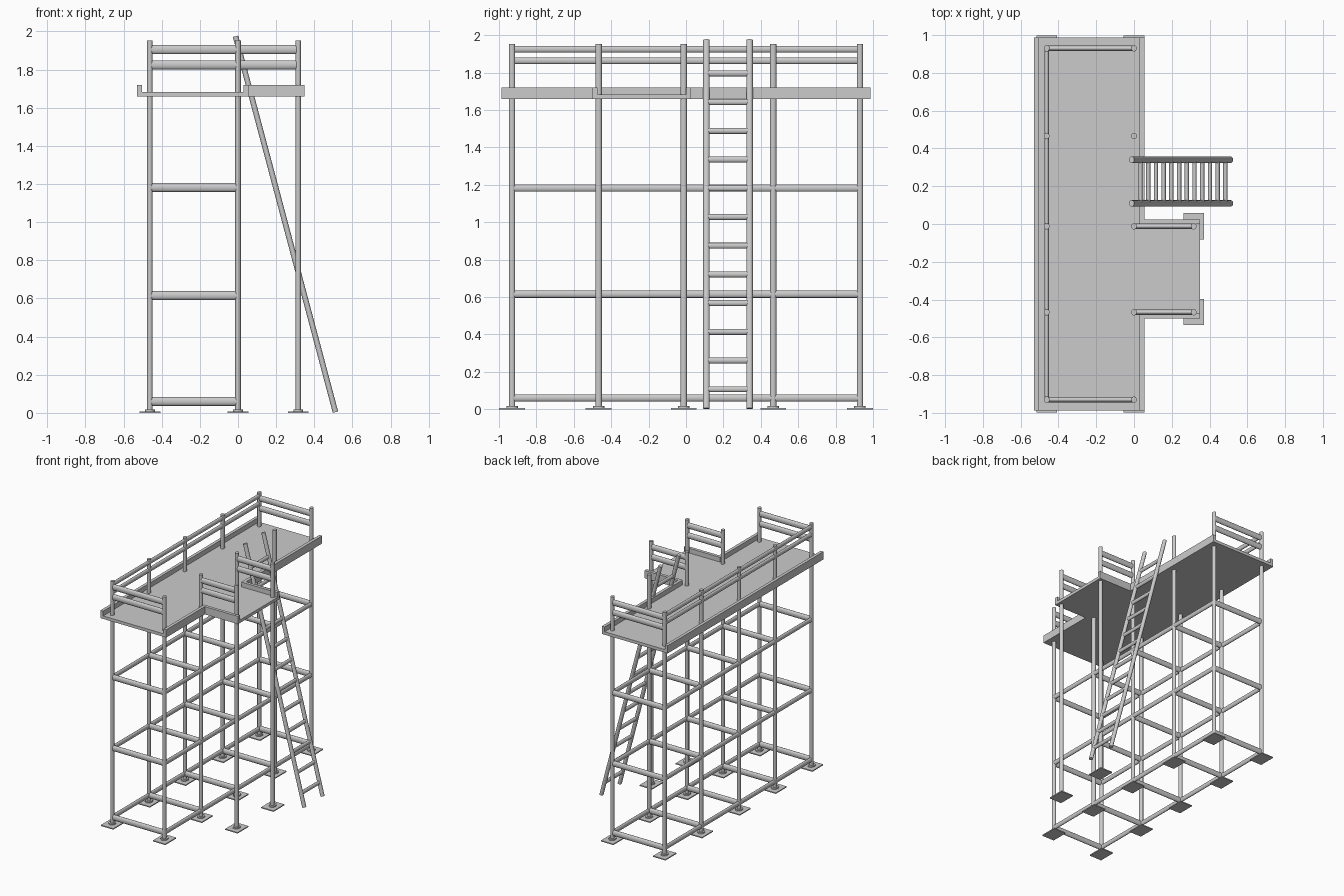
import bpy, math
from mathutils import Vector

if "Cube" in bpy.data.objects:
    bpy.data.objects.remove(bpy.data.objects["Cube"])

XB, XF, XP = -0.462, 0.0, 0.316            # back, front and platform post rows
YS = [-0.93, -0.467, -0.012, 0.466, 0.93]  # frame positions along the scaffold
LEVELS = [0.06, 0.615, 1.182]
TOP = 1.953


def tube(name, a, b, r1, r2=None, sides=20):
    """Oval tube from a to b; r1 is the local X radius, r2 the local Y radius."""
    a, b = Vector(a), Vector(b)
    d = b - a
    bpy.ops.mesh.primitive_cylinder_add(vertices=sides, radius=1, depth=1)
    ob = bpy.context.object
    ob.name = name
    ob.scale = (r1, r2 or r1, d.length)
    ob.location = (a + b) / 2
    if abs(d.y) > abs(d.x) and abs(d.y) > abs(d.z):
        ob.rotation_euler = (math.radians(-90), 0, 0)          # local Y -> Z
    else:
        ob.rotation_euler = (0, math.atan2(d.x, d.z), 0)       # local X -> Z when level
    bpy.ops.object.transform_apply(location=False, rotation=True, scale=True)
    bpy.ops.object.shade_smooth_by_angle(angle=math.radians(40))
    return ob


def box(name, lo, hi):
    bpy.ops.mesh.primitive_cube_add(size=1, location=[(p + q) / 2 for p, q in zip(lo, hi)])
    ob = bpy.context.object
    ob.name = name
    ob.scale = [q - p for p, q in zip(lo, hi)]
    bpy.ops.object.transform_apply(location=False, rotation=False, scale=True)
    return ob


def post(name, x, y):
    # upright with its base plate and collar
    tube(name, (x, y, 0.005), (x, y, TOP), 0.0145, 0.017)
    box(name + "_base_plate", (x - 0.055, y - 0.069, 0), (x + 0.055, y + 0.069, 0.008))
    tube(name + "_collar", (x, y, 0.006), (x, y, 0.018), 0.026, 0.031)


# uprights
for y in YS:
    post("back_post", XB, y)
    post("front_post", XF, y)
for y in YS[1:3]:
    post("platform_post", XP, y)

# lower frame: cross bars and long bars
for z in LEVELS:
    for y in YS:
        tube("cross_bar", (XB, y, z), (XF, y, z), 0.023, 0.014)
    for x in (XB, XF):
        tube("long_bar", (x, YS[0], z), (x, YS[-1], z), 0.012, 0.019)

# guard rails
for z in (1.863, 1.925):
    tube("long_guard_rail", (XB, YS[0], z), (XB, YS[-1], z), 0.012, 0.018)
for z in (1.825, 1.905):
    for y in (YS[0], YS[-1]):
        tube("end_guard_rail", (XB, y, z), (XF, y, z), 0.024, 0.014)
    for y in YS[1:3]:
        tube("platform_guard_rail", (XF, y, z), (XP, y, z), 0.024, 0.014)

# decks
Z0, Z1, ZT = 1.658, 1.682, 1.72
YE, X0, X1, X2 = 0.987, -0.529, 0.055, 0.35
P0, P1, T = -0.499, 0.024, 0.025
box("main_deck", (X0, -YE, Z0), (X1, YE, Z1))
box("platform_deck", (X1, P0, Z0), (X2, P1, Z1))

# toe boards
box("back_toe_board", (X0, -YE, Z0), (X0 + T, YE, ZT))
box("front_toe_board", (X1 - T, -YE, Z0), (X1, P0 + T, ZT))
box("front_toe_board", (X1 - T, P1 - T, Z0), (X1, YE, ZT))
box("platform_toe_board", (X1, P0, Z0), (X2, P0 + T, ZT))
box("platform_toe_board", (X1, P1 - T, Z0), (X2, P1, ZT))

# leaning ladder
foot, head = Vector((0.511, 0, 0.004)), Vector((-0.013, 0, 1.975))
LY = (0.109, 0.34)
for y in LY:
    tube("ladder_rail", foot + Vector((0, y, 0)), head + Vector((0, y, 0)), 0.0145, 0.017)
for i in range(12):
    z = 0.107 + 0.1535 * i
    p = foot.lerp(head, (z - foot.z) / (head.z - foot.z))
    tube("ladder_rung", (p.x, LY[0], z), (p.x, LY[1], z), 0.0115, 0.016, 16)
